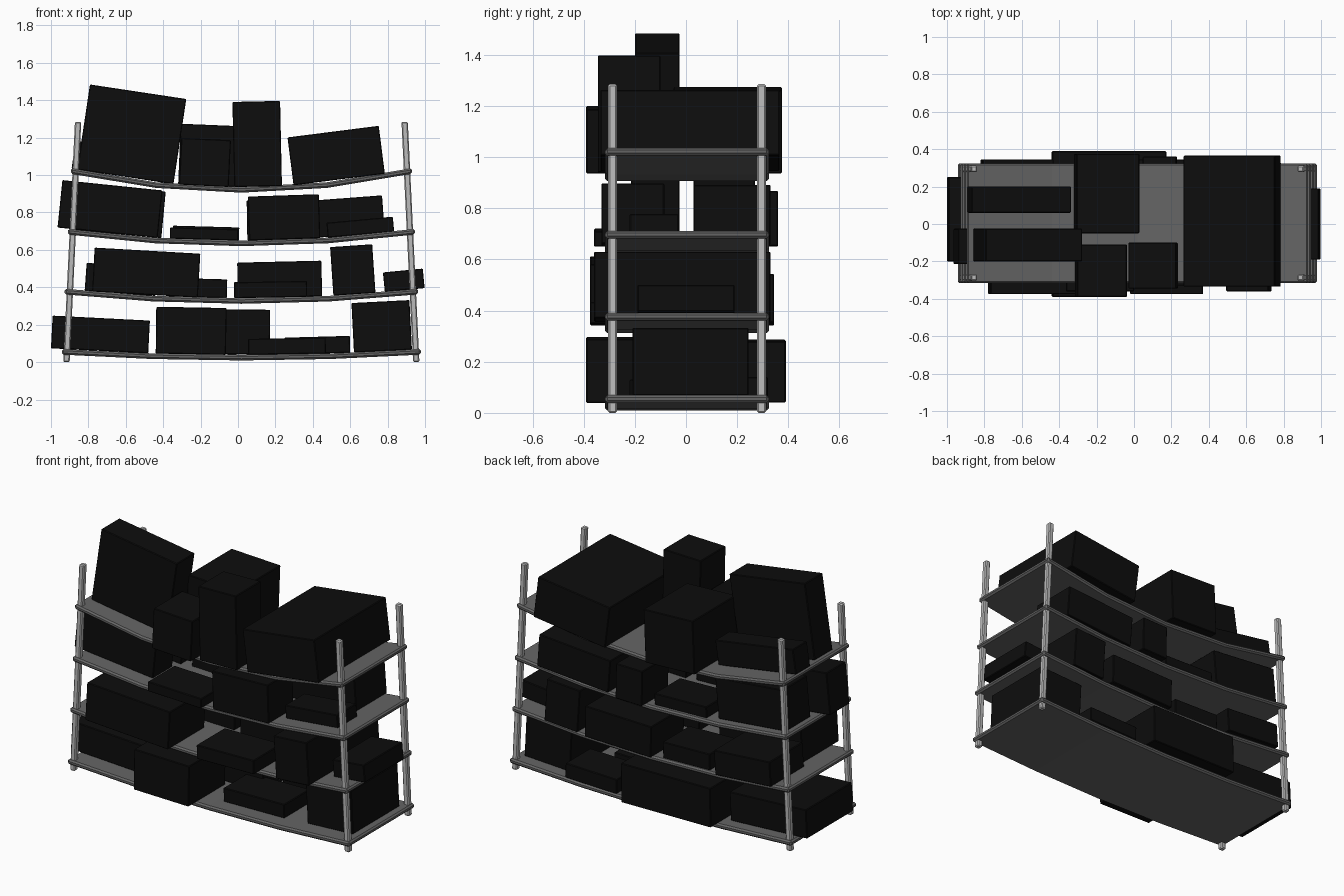
import bpy, math
from mathutils import Vector, Matrix

if "Cube" in bpy.data.objects:
    bpy.data.objects.remove(bpy.data.objects["Cube"])

CX, CY = 0.018, 0.004          # centre of the rack frame
THICK = 0.03


def material(name, v):
    m = bpy.data.materials.new(name)
    m.diffuse_color = (v, v, v, 1)
    m.use_nodes = True
    m.node_tree.nodes["Principled BSDF"].inputs["Base Color"].default_value = m.diffuse_color
    return m


BLACK, DARK, LIGHT = material("black", 0.004), material("dark_grey", 0.13), material("light_grey", 0.5)


def finish(name, verts, faces, mat, bevel):
    me = bpy.data.meshes.new(name)
    me.from_pydata(verts, [], faces)
    me.materials.append(mat)
    ob = bpy.data.objects.new(name, me)
    bpy.context.collection.objects.link(ob)
    b = ob.modifiers.new("bevel", 'BEVEL')
    b.width, b.segments, b.limit_method = bevel, 1, 'ANGLE'
    b.angle_limit = math.radians(40)
    return ob


def prism(name, rings, mat, bevel):
    """Skin a row of four-sided rings and cap both ends."""
    verts = [v for r in rings for v in r]
    n = len(rings)
    faces = [(0, 1, 2, 3), tuple(4 * (n - 1) + k for k in (3, 2, 1, 0))]
    for i in range(n - 1):
        a = 4 * i
        faces += [(a + (k + 1) % 4, a + k, a + 4 + k, a + 4 + (k + 1) % 4) for k in range(4)]
    return finish(name, verts, faces, mat, bevel)


# Shelves: half width, end height, middle height
SHELVES = [(0.96, 0.055, 0.024), (0.945, 0.377, 0.327), (0.928, 0.697, 0.635), (0.912, 1.022, 0.921)]


def sag(level, x):
    hw, end, mid = SHELVES[level]
    return mid + (end - mid) * ((x - CX) / hw) ** 2


for i, (hw, end, mid) in enumerate(SHELVES):
    rings = []
    for t in (-1, -0.5, 0, 0.5, 1):
        x, h = CX + hw * t, THICK / 2
        z = sag(i, x)
        rings.append([(x, CY - .32, z - h), (x, CY - .32, z + h), (x, CY + .32, z + h), (x, CY + .32, z - h)])
    prism(f"shelf_{i + 1}", rings, DARK, 0.009)

# Corner posts leaning inward
for sx in (-1, 1):
    for sy in (-1, 1):
        r = 0.017
        rings = []
        for hx, z in ((0.935, 0.0), (0.873, 1.285)):
            x, y = CX + sx * hx, CY + sy * 0.291
            rings.append([(x - r, y - r, z), (x - r, y + r, z), (x + r, y + r, z), (x + r, y - r, z)])
        prism(f"post_{'right' if sx > 0 else 'left'}_{'back' if sy > 0 else 'front'}", rings, LIGHT, 0.006)

# Boxes on each shelf: bottom edge x0, x1, front y, back y, height
BOXES = [
    [(-1.0, -0.48, -.20, .25, .175), (-.44, -.065, -.39, -.03, .25), (-.44, .17, .0, .39, .24),
     (.055, .47, -.22, .03, .085), (.25, .60, .08, .32, .09), (.62, .93, -.21, .245, .265)],
    [(-.78, -.215, -.375, -.02, .235), (-.82, -.44, .02, .345, .15), (-.38, -.06, .05, .31, .10),
     (-.02, .37, -.375, -.1, .085), (.0, .45, .02, .345, .19), (.51, .735, -.36, .33, .26),
     (.785, .998, -.19, .19, .105)],
    [(-.965, -.43, -.215, -.025, .255), (-.87, -.41, .03, .27, .25), (-.365, .0, -.36, -.1, .06),
     (-.35, .005, .05, .30, .07), (.06, .44, -.33, -.085, .235), (.05, .23, .1, .36, .215),
     (.30, .785, .03, .33, .2), (.48, .835, -.22, -.03, .08)],
    [(-.86, -.345, -.20, -.025, .46), (-.89, -.36, .06, .20, .15), (-.32, .015, -.05, .375, .325),
     (-.315, -.05, -.39, -.11, .25), (-.02, .235, -.345, -.1, .455), (.297, .785, -.335, .365, .258)],
]
for i, row in enumerate(BOXES):
    for j, (x0, x1, y0, y1, h) in enumerate(row):
        a = Vector((x0, 0, sag(i, x0) + THICK / 2))
        b = Vector((x1, 0, sag(i, x1) + THICK / 2))
        d = (b - a).normalized()
        up = Vector((-d.z, 0, d.x)) * h
        rings = [[p + Vector((0, y0, 0)), p + up + Vector((0, y0, 0)),
                  p + up + Vector((0, y1, 0)), p + Vector((0, y1, 0))] for p in (a, b)]
        prism(f"box_{i + 1}_{j + 1}", rings, BLACK, 0.004)
